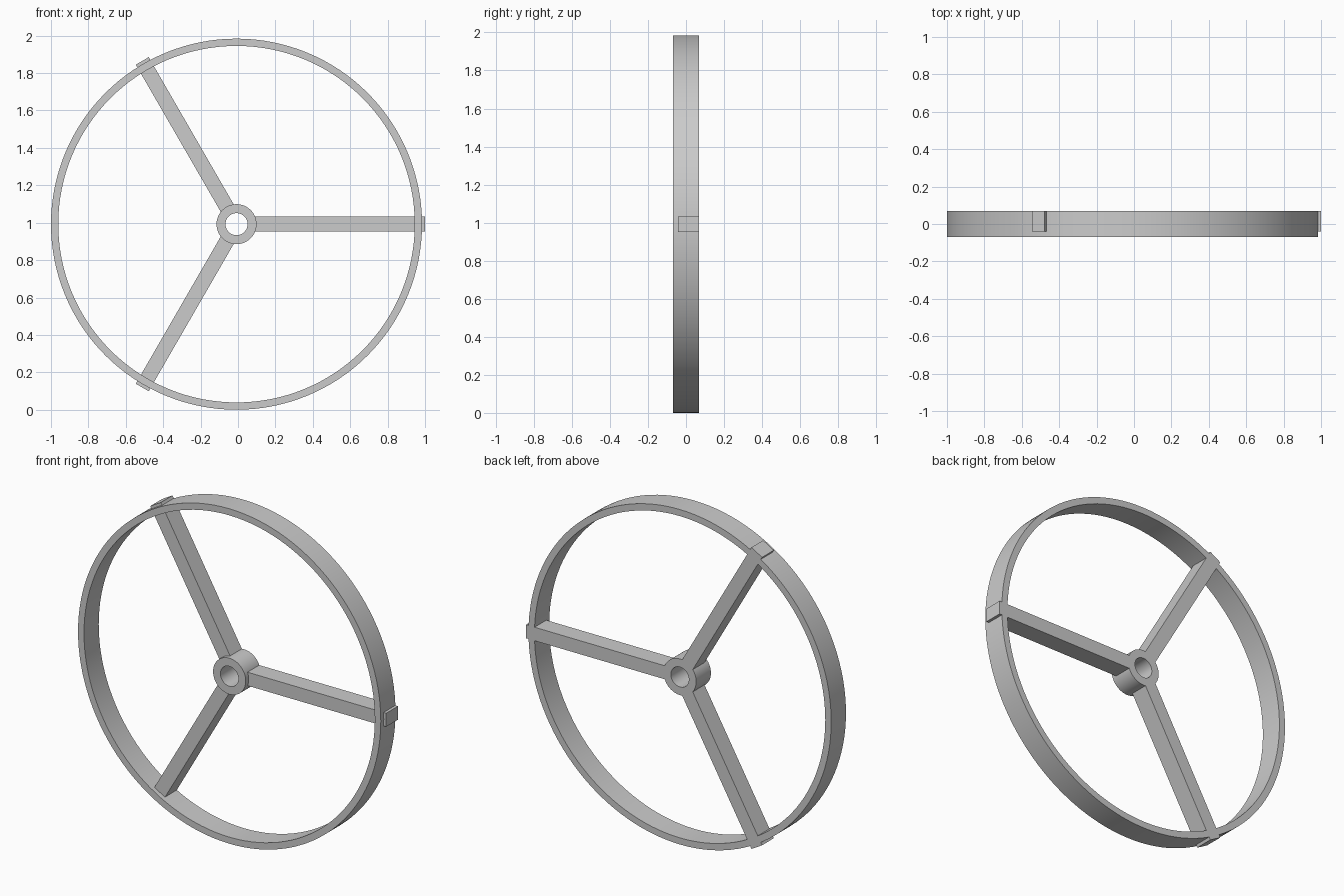
import bpy, bmesh, math
from mathutils import Matrix, Vector

if "Cube" in bpy.data.objects:
    bpy.data.objects.remove(bpy.data.objects["Cube"])

CENTRE = Vector((-0.008, 0, 0.992))
HALF_DEPTH = 0.069


def finish(name, bm):
    bmesh.ops.recalc_face_normals(bm, faces=bm.faces)
    mesh = bpy.data.meshes.new(name)
    bm.to_mesh(mesh)
    bm.free()
    obj = bpy.data.objects.new(name, mesh)
    obj.location = CENTRE
    bpy.context.collection.objects.link(obj)
    return obj


def tube(name, inner, outer, segments):
    """Rectangular section swept around the y axis."""
    bm = bmesh.new()
    section = [(inner, -HALF_DEPTH), (outer, -HALF_DEPTH),
               (outer, HALF_DEPTH), (inner, HALF_DEPTH)]
    loops = []
    for i in range(segments):
        a = 2 * math.pi * i / segments
        loops.append([bm.verts.new((r * math.cos(a), y, r * math.sin(a)))
                      for r, y in section])
    for i in range(segments):
        p, q = loops[i], loops[(i + 1) % segments]
        for j in range(4):
            k = (j + 1) % 4
            bm.faces.new((p[j], p[k], q[k], q[j]))
    obj = finish(name, bm)
    bpy.ops.object.select_all(action='DESELECT')
    bpy.context.view_layer.objects.active = obj
    obj.select_set(True)
    bpy.ops.object.shade_smooth_by_angle(angle=math.radians(30))
    return obj


def spoke(name, angle):
    """Square-ended bar, flush with the back and poking through the rim."""
    start, end, width = 0.095, 1.008, 0.08
    front, back = -0.041, HALF_DEPTH
    bm = bmesh.new()
    bmesh.ops.create_cube(bm, size=1)
    bmesh.ops.scale(bm, vec=(end - start, back - front, width), verts=bm.verts)
    bmesh.ops.translate(bm, vec=((start + end) / 2, (front + back) / 2, 0),
                        verts=bm.verts)
    bmesh.ops.rotate(bm, cent=(0, 0, 0), verts=bm.verts,
                     matrix=Matrix.Rotation(-angle, 3, 'Y'))
    return finish(name, bm)


# Rim and hub
tube("rim", 0.953, 0.992, 128)
tube("hub", 0.059, 0.107, 64)

# Three spokes
for i in range(3):
    spoke(f"spoke_{i + 1}", i * 2 * math.pi / 3)
